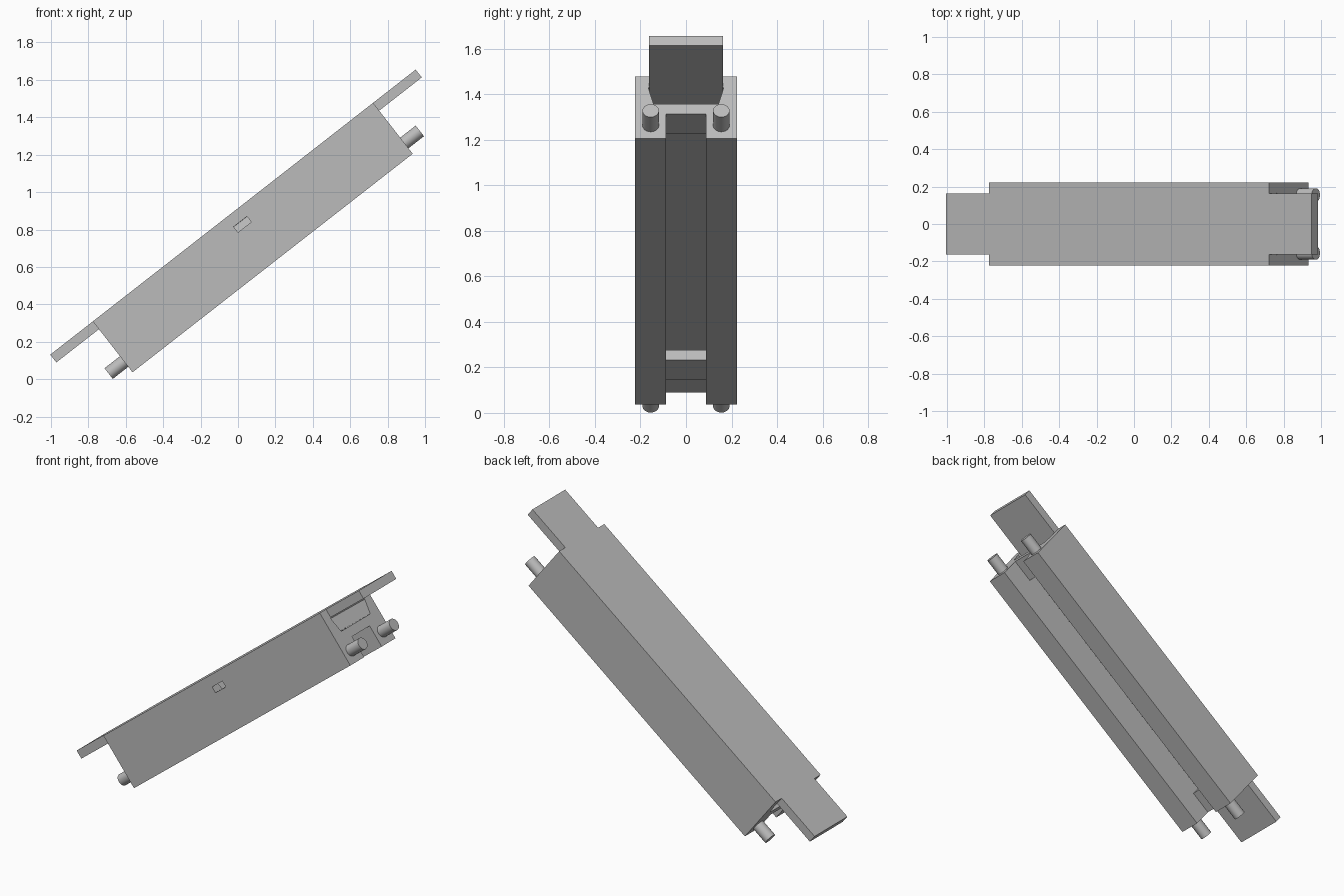
import bpy, bmesh, math
from mathutils import Matrix

cube = bpy.data.objects.get("Cube")
if cube:
    bpy.data.objects.remove(cube, do_unlink=True)

# Main dimensions, in a frame with x along the beam and z = 0 on its top face
HALF_LEN, HALF_WID, HEIGHT = 0.95, 0.223, 0.345
TAB_LEN, TAB_WID, TAB_THICK = 0.289, 0.162, 0.053
BRIDGE = 0.143
TILT = Matrix.Translation((-0.027, 0, 0.893)) @ Matrix.Rotation(math.radians(-37.95), 4, 'Y')

grey = bpy.data.materials.new("plain grey")
grey.use_nodes = True
grey.diffuse_color = (0.5, 0.5, 0.5, 1)
grey.node_tree.nodes["Principled BSDF"].inputs["Base Color"].default_value = (0.5, 0.5, 0.5, 1)


def make_object(name, bm):
    bmesh.ops.recalc_face_normals(bm, faces=bm.faces[:])
    mesh = bpy.data.meshes.new(name)
    bm.to_mesh(mesh)
    bm.free()
    mesh.materials.append(grey)
    obj = bpy.data.objects.new(name, mesh)
    bpy.context.collection.objects.link(obj)
    return obj


def prism(name, profile, x0, x1):
    """Extrude a (y, z) profile along the beam."""
    bm = bmesh.new()
    face = bm.faces.new([bm.verts.new((x0, y, z)) for y, z in profile])
    ext = bmesh.ops.extrude_face_region(bm, geom=[face])
    moved = [v for v in ext["geom"] if isinstance(v, bmesh.types.BMVert)]
    bmesh.ops.translate(bm, verts=moved, vec=(x1 - x0, 0, 0))
    return make_object(name, bm)


def box(name, x0, x1, y0, y1, z0, z1):
    return prism(name, [(y0, z0), (y1, z0), (y1, z1), (y0, z1)], x0, x1)


def cut(target, cutter):
    cutter.hide_render = True
    mod = target.modifiers.new("cut", 'BOOLEAN')
    mod.operation = 'DIFFERENCE'
    mod.solver = 'EXACT'
    mod.object = cutter
    bpy.context.view_layer.objects.active = target
    bpy.ops.object.modifier_apply(modifier=mod.name)
    bpy.data.objects.remove(cutter, do_unlink=True)


# Beam with a tapered tunnel, an underside slot bridged at both ends, and a side hole
body = box("beam_body", -HALF_LEN, HALF_LEN, -HALF_WID, HALF_WID, -HEIGHT, 0)
tunnel = [(-0.165, -0.065), (-0.16, -TAB_THICK), (0.16, -TAB_THICK), (0.165, -0.065),
          (0.143, -0.152), (-0.143, -0.152)]
cut(body, prism("tunnel_cutter", tunnel, -1.2, 1.2))
cut(body, box("slot_cutter", -1.2, 1.2, -0.087, 0.087, -0.5, -0.209))
inner = HALF_LEN - BRIDGE
cut(body, box("deep_slot_cutter", -inner, inner, -0.087, 0.087, -0.5, -0.12))
cut(body, box("side_hole_cutter", -0.045, 0.045, -0.3, -0.1, -0.102, -0.064))
parts = [body]

# Tabs and round pegs at both ends
for end, side in (("upper", 1), ("lower", -1)):
    xs = sorted((side * HALF_LEN, side * (HALF_LEN + TAB_LEN)))
    parts.append(box(end + "_tab", *xs, -TAB_WID, TAB_WID, -TAB_THICK, 0))
    for hand, y in (("left", 0.155), ("right", -0.155)):
        bm = bmesh.new()
        place = Matrix.Translation((side * (HALF_LEN + 0.045), y, -0.272)) @ Matrix.Rotation(math.pi / 2, 4, 'Y')
        bmesh.ops.create_cone(bm, cap_ends=True, segments=32, radius1=0.036, radius2=0.036,
                              depth=0.12, matrix=place)
        peg = make_object(f"{end}_{hand}_peg", bm)
        bpy.ops.object.select_all(action='DESELECT')
        peg.select_set(True)
        bpy.context.view_layer.objects.active = peg
        bpy.ops.object.shade_smooth_by_angle(angle=math.radians(40))
        parts.append(peg)

# Lean the whole assembly
for part in parts:
    part.data.transform(TILT)
